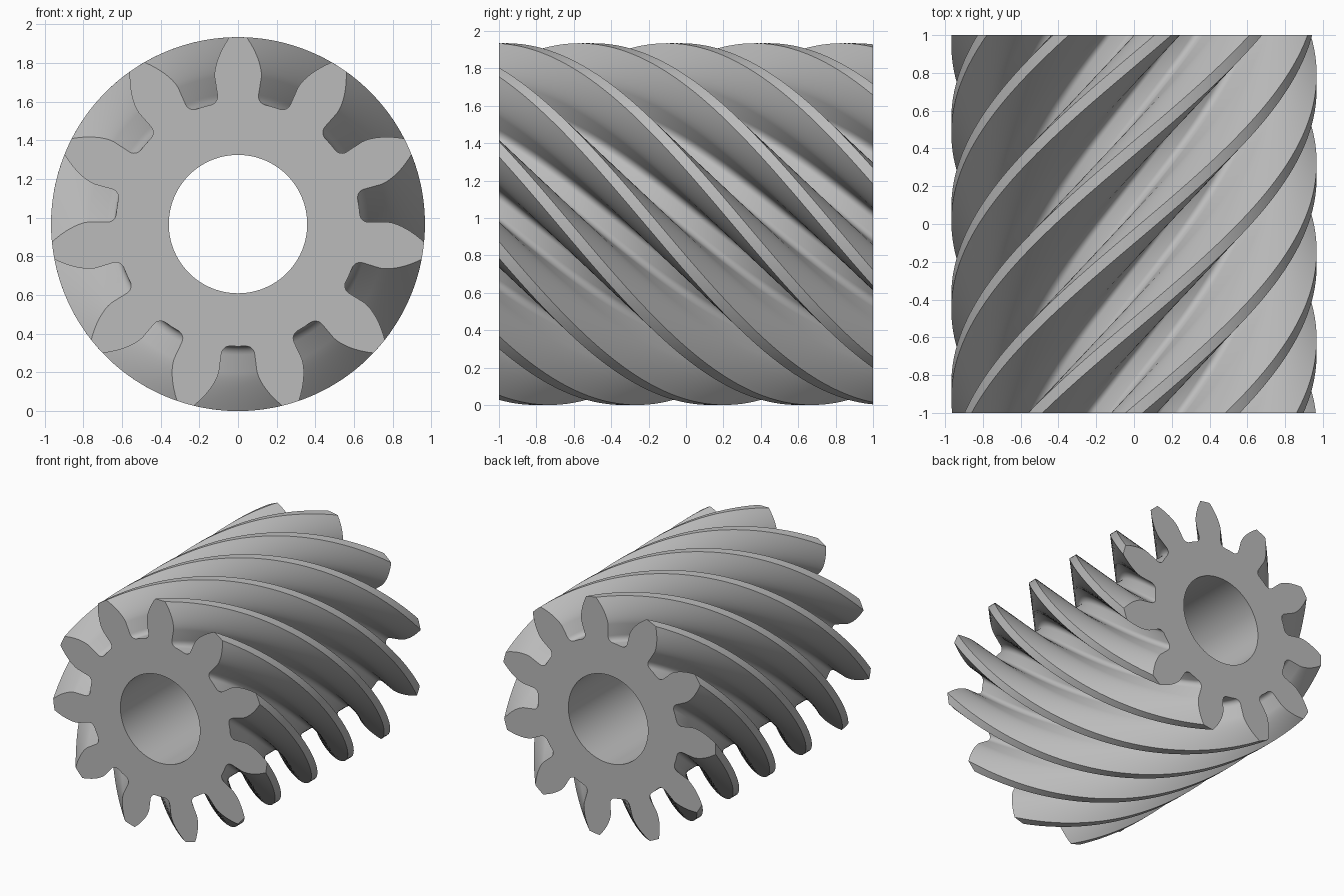
import bpy
import bmesh
from math import pi, sin, cos, tan, acos, asin, sqrt, radians

cube = bpy.data.objects.get("Cube")
if cube:
    bpy.data.objects.remove(cube)

# Gear proportions
TEETH = 11
LENGTH = 2.0
TIP_R = 0.967
MODULE = TIP_R / (TEETH / 2 + 1)
PITCH_R = MODULE * TEETH / 2
ROOT_R = PITCH_R - 1.25 * MODULE
BASE_R = PITCH_R * cos(radians(20))
BORE_R = 0.358
FILLET = 0.045
TWIST = LENGTH / PITCH_R          # helix of 45 degrees at the pitch circle
LAYERS = 80
BORE_SIDES = 96


def involute(angle):
    return tan(angle) - angle


def half_tooth_angle(r):
    return pi / (2 * TEETH) + involute(radians(20)) - involute(acos(min(1, BASE_R / r)))


def half_profile():
    """(angle from tooth centre, radius) from tooth tip down to the gap centre."""
    pts = [(half_tooth_angle(TIP_R) * k / 2, TIP_R) for k in range(2)]
    # involute flank
    for k in range(9):
        r = TIP_R + (BASE_R - TIP_R) * k / 8
        pts.append((half_tooth_angle(r), r))
    # round fillet into the root
    flank = half_tooth_angle(BASE_R)
    centre_r = ROOT_R + FILLET
    offset = asin(FILLET / centre_r)
    for k in range(7):
        a = pi / 2 * k / 6 + offset * (1 - k / 6)
        across = -FILLET * cos(a)
        along = centre_r - FILLET * sin(a)
        pts.append((flank + offset + asin(across / sqrt(across**2 + along**2)),
                    sqrt(across**2 + along**2)))
    pts.append((pi / TEETH, ROOT_R))
    return pts


def gear_outline():
    half = half_profile()
    tooth = [(-a, r) for a, r in reversed(half[1:])] + half[:-1]
    return [(a + 2 * pi * t / TEETH, r) for t in range(TEETH) for a, r in tooth]


def add_ring(bm, outline, y, turn):
    return [bm.verts.new((r * sin(a + turn), y, TIP_R + r * cos(a + turn)))
            for a, r in outline]


def bridge(bm, ring_a, ring_b):
    n = len(ring_a)
    for i in range(n):
        j = (i + 1) % n
        bm.faces.new((ring_a[i], ring_a[j], ring_b[j], ring_b[i]))


def ring_edges(bm, ring):
    return [bm.edges.get((ring[i - 1], ring[i])) for i in range(len(ring))]


# Twisted toothed body
bm = bmesh.new()
outline = gear_outline()
rings = [add_ring(bm, outline, -LENGTH / 2 + LENGTH * k / LAYERS, TWIST * k / LAYERS)
         for k in range(LAYERS + 1)]
for lower, upper in zip(rings, rings[1:]):
    bridge(bm, lower, upper)

# Shaft bore
circle = [(2 * pi * i / BORE_SIDES, BORE_R) for i in range(BORE_SIDES)]
bores = [add_ring(bm, circle, y, 0) for y in (-LENGTH / 2, LENGTH / 2)]
bridge(bm, *bores)

# Flat end faces with a hole
for ring, bore in ((rings[0], bores[0]), (rings[-1], bores[1])):
    bmesh.ops.triangle_fill(bm, use_beauty=True,
                            edges=ring_edges(bm, ring) + ring_edges(bm, bore))
bmesh.ops.recalc_face_normals(bm, faces=bm.faces)

mesh = bpy.data.meshes.new("helical_gear")
bm.to_mesh(mesh)
bm.free()
gear = bpy.data.objects.new("helical_gear", mesh)
bpy.context.collection.objects.link(gear)

# Plain grey metal
grey = bpy.data.materials.new("grey")
grey.use_nodes = True
colour = (0.5, 0.5, 0.5, 1)
grey.diffuse_color = colour
grey.node_tree.nodes["Principled BSDF"].inputs["Base Color"].default_value = colour
mesh.materials.append(grey)

bpy.ops.object.select_all(action="DESELECT")
gear.select_set(True)
bpy.context.view_layer.objects.active = gear
bpy.ops.object.shade_smooth_by_angle(angle=radians(30))
